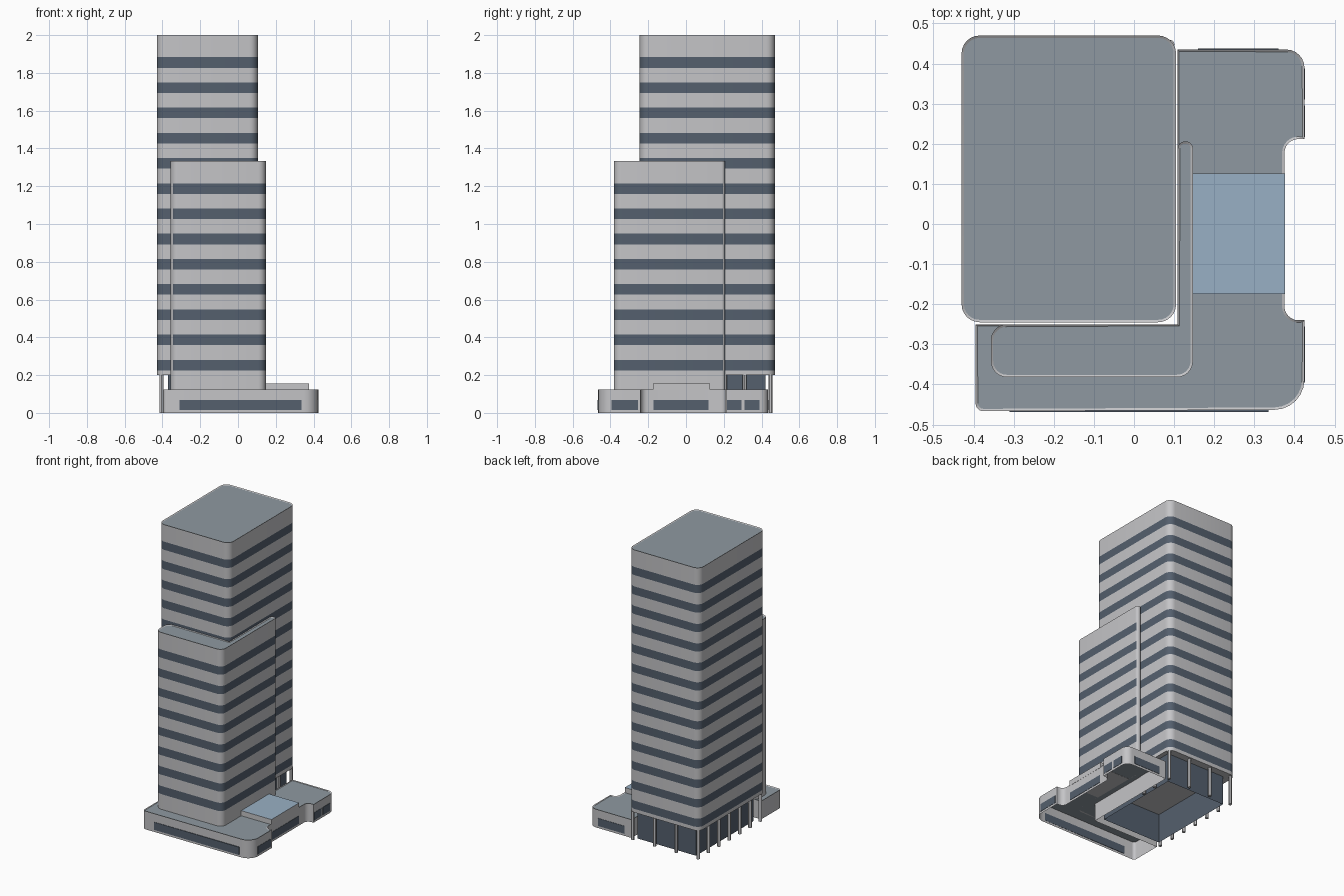
import bpy, bmesh, math
from mathutils import Vector

cube = bpy.data.objects.get("Cube")
if cube:
    bpy.data.objects.remove(cube, do_unlink=True)


def material(name, *srgb):
    m = bpy.data.materials.new(name)
    m.use_nodes = True
    col = [((c + 0.055) / 1.055) ** 2.4 for c in srgb] + [1]
    m.diffuse_color = col
    m.node_tree.nodes["Principled BSDF"].inputs["Base Color"].default_value = col
    return m


WALL = material("pale concrete", 0.77, 0.77, 0.78)
GLASS = material("dark window glass", 0.33, 0.375, 0.43)
ROOF = material("grey roof", 0.56, 0.6, 0.63)
SKY = material("light blue skylight", 0.6, 0.69, 0.77)


def finish(name, bm, mats):
    bmesh.ops.recalc_face_normals(bm, faces=bm.faces)
    me = bpy.data.meshes.new(name)
    bm.to_mesh(me)
    bm.free()
    for m in mats:
        me.materials.append(m)
    ob = bpy.data.objects.new(name, me)
    bpy.context.collection.objects.link(ob)
    bpy.ops.object.select_all(action='DESELECT')
    ob.select_set(True)
    bpy.context.view_layer.objects.active = ob
    bpy.ops.object.shade_smooth_by_angle(angle=math.radians(30))
    return ob


def rounded(corners, steps=6):
    """Outline with every (x, y, radius) corner filleted."""
    out = []
    for i, (x, y, r) in enumerate(corners):
        p = Vector((x, y))
        if r == 0:
            out.append(p)
            continue
        u = (Vector(corners[i - 1][:2]) - p).normalized()
        v = (Vector(corners[(i + 1) % len(corners)][:2]) - p).normalized()
        for k in range(steps + 1):
            t = math.pi / 2 * k / steps
            out.append(p + r * (u * (1 - math.sin(t)) + v * (1 - math.cos(t))))
    return out


def rect(x0, x1, y0, y1, r=0):
    return rounded([(x0, y0, r), (x1, y0, r), (x1, y1, r), (x0, y1, r)])


def block(name, outline, levels, mats, banded=None, top=True, bottom=True, rim=0.006):
    """Stacked prism; every second storey level is a window band."""
    bm = bmesh.new()
    rings = [[bm.verts.new((p.x, p.y, z)) for p in outline] for z in levels]
    n = len(outline)
    for lv in range(len(levels) - 1):
        for i in range(n):
            j = (i + 1) % n
            f = bm.faces.new((rings[lv][i], rings[lv][j], rings[lv + 1][j], rings[lv + 1][i]))
            f.normal_update()
            if banded and lv % 2 and banded(f.normal):
                f.material_index = 1
    if bottom:
        bm.faces.new(rings[0][::-1])
    if top:
        cap = bm.faces.new(rings[-1])
        cap.normal_update()
        if rim:
            bmesh.ops.inset_region(bm, faces=[cap], thickness=rim, depth=-0.004)
        cap.material_index = 2
    return finish(name, bm, mats)


def storeys(z0, z1, count):
    levels = [z0]
    for i in range(count):
        b = 0.225 + 0.1335 * i
        levels += [b, b + 0.056]
    return levels + [z1]


FACADE = [WALL, GLASS, ROOF]

# High tower
block("main_tower", rect(-0.43, 0.105, -0.245, 0.47, 0.045), storeys(0.2, 2, 13),
      FACADE, lambda n: True)

# Lower front wing with a thin arm along the tower side
wing = rounded([(-0.357, -0.382, 0.04), (0.147, -0.382, 0.04), (0.147, 0.206, 0.018),
                (0.109, 0.206, 0.018), (0.109, -0.25, 0), (-0.357, -0.25, 0.04)])
block("front_wing", wing, storeys(0.121, 1.333, 8), FACADE,
      lambda n: n.y < 0.5 and n.x > -0.7)

# Podium, open underneath
podium = rounded([(-0.395, -0.467, 0.02), (0.425, -0.463, 0.075), (0.425, -0.24, 0),
                  (0.375, -0.24, 0.035), (0.375, 0.212, 0.035), (0.425, 0.212, 0),
                  (0.425, 0.435, 0.045), (0.108, 0.435, 0), (0.108, -0.25, 0),
                  (-0.395, -0.25, 0)])
block("podium", podium, [0, 0.125], FACADE, bottom=False)

# Skylight box on the podium roof
block("skylight", rect(0.147, 0.376, -0.175, 0.126), [0.12, 0.156], [WALL, GLASS, SKY], rim=0)

# Podium windows: thin plates
LOW, HIGH, T = 0.015, 0.068, 0.002


def window(name, x0, x1, y0, y1):
    block(name, rect(x0, x1, y0, y1), [LOW, HIGH], [GLASS] * 3, rim=0)


window("front_window", -0.31, 0.335, -0.469, -0.463)
window("back_window", 0.16, 0.36, 0.435 - T, 0.435 + T)
for i, (x, y0, y1) in enumerate([(0.425, -0.395, -0.255), (0.375, -0.172, 0.12),
                                 (0.425, 0.217, 0.295), (0.425, 0.31, 0.388)]):
    window(f"side_window_{i + 1}", x - T, x + T, y0, y1)

# Glazed lobby under the tower, open underneath
block("lobby", rect(-0.37, 0.075, -0.2, 0.42), [0, 0.2], [GLASS], top=False, bottom=False)

# Columns around the lobby
spots = [(-0.405, 0.448 - 0.1125 * i) for i in range(7)]
spots += [(-0.405 + 0.165 * i, 0.448) for i in range(1, 4)]
spots += [(0.09, 0.31), (0.09, 0.205)]
for i, (x, y) in enumerate(spots):
    ring = [Vector((x + 0.011 * math.cos(a * math.pi / 6), y + 0.011 * math.sin(a * math.pi / 6)))
            for a in range(12)]
    block(f"column_{i + 1}", ring, [0, 0.202], [WALL] * 3, rim=0)
